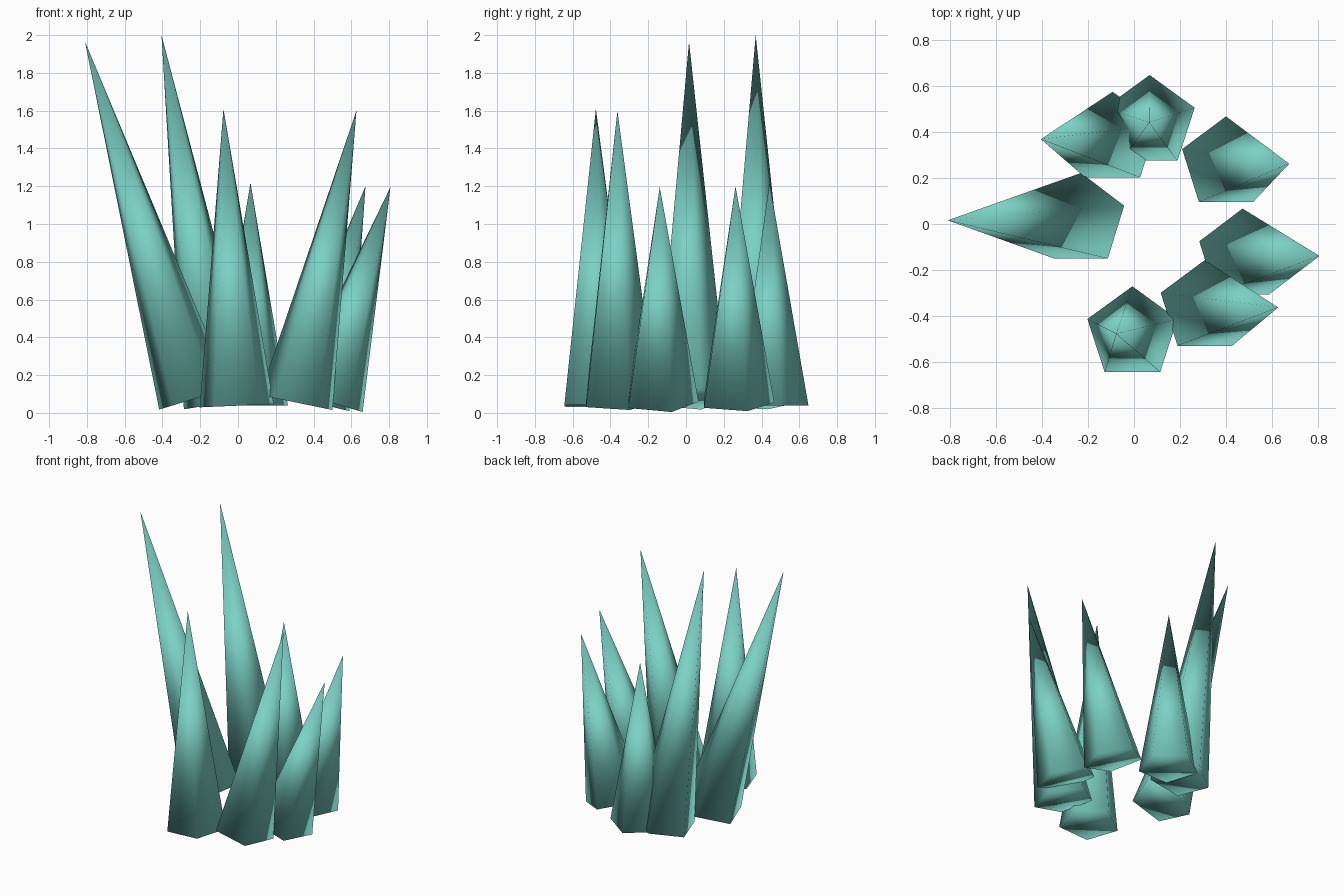
import bpy
import math
from mathutils import Vector

if "Cube" in bpy.data.objects:
    bpy.data.objects.remove(bpy.data.objects["Cube"])

teal = bpy.data.materials.new("teal_crystal")
teal.diffuse_color = (0.20, 0.64, 0.56, 1)
teal.use_nodes = True
teal.node_tree.nodes["Principled BSDF"].inputs["Base Color"].default_value = teal.diffuse_color

RADIUS = 0.206
SIDES = 5


def make_spike(name, x, y, z, tip_x, tip_z):
    """Five-sided smooth spike whose base is square to its sideways-leaning axis."""
    lean = math.atan2(tip_x - x, tip_z - z)
    verts = []
    for i in range(SIDES):
        a = math.pi / 2 + i * math.tau / SIDES
        u, v = RADIUS * math.cos(a), RADIUS * math.sin(a)
        verts.append(Vector((x + u * math.cos(lean), y + v, z - u * math.sin(lean))))
    verts.append(Vector((tip_x, y, tip_z)))
    faces = [(i, (i + 1) % SIDES, SIDES) for i in range(SIDES)]
    faces.append(tuple(reversed(range(SIDES))))
    mesh = bpy.data.meshes.new(name)
    mesh.from_pydata(verts, [], faces)
    mesh.materials.append(teal)
    for p in mesh.polygons:
        p.use_smooth = True
    obj = bpy.data.objects.new(name, mesh)
    bpy.context.collection.objects.link(obj)


# Ring of spikes: base centre x, y, z, then tip x and height
make_spike("left_tall_spike", -0.23, 0.016, 0.075, -0.81, 1.965)
make_spike("back_left_tall_spike", -0.093, 0.369, 0.05, -0.405, 2.0)
make_spike("front_spike", -0.007, -0.477, 0.038, -0.077, 1.61)
make_spike("back_short_spike", 0.068, 0.442, 0.04, 0.066, 1.22)
make_spike("back_right_short_spike", 0.40, 0.262, 0.055, 0.675, 1.2)
make_spike("right_short_spike", 0.472, -0.139, 0.06, 0.807, 1.195)
make_spike("front_right_spike", 0.308, -0.363, 0.055, 0.627, 1.6)
